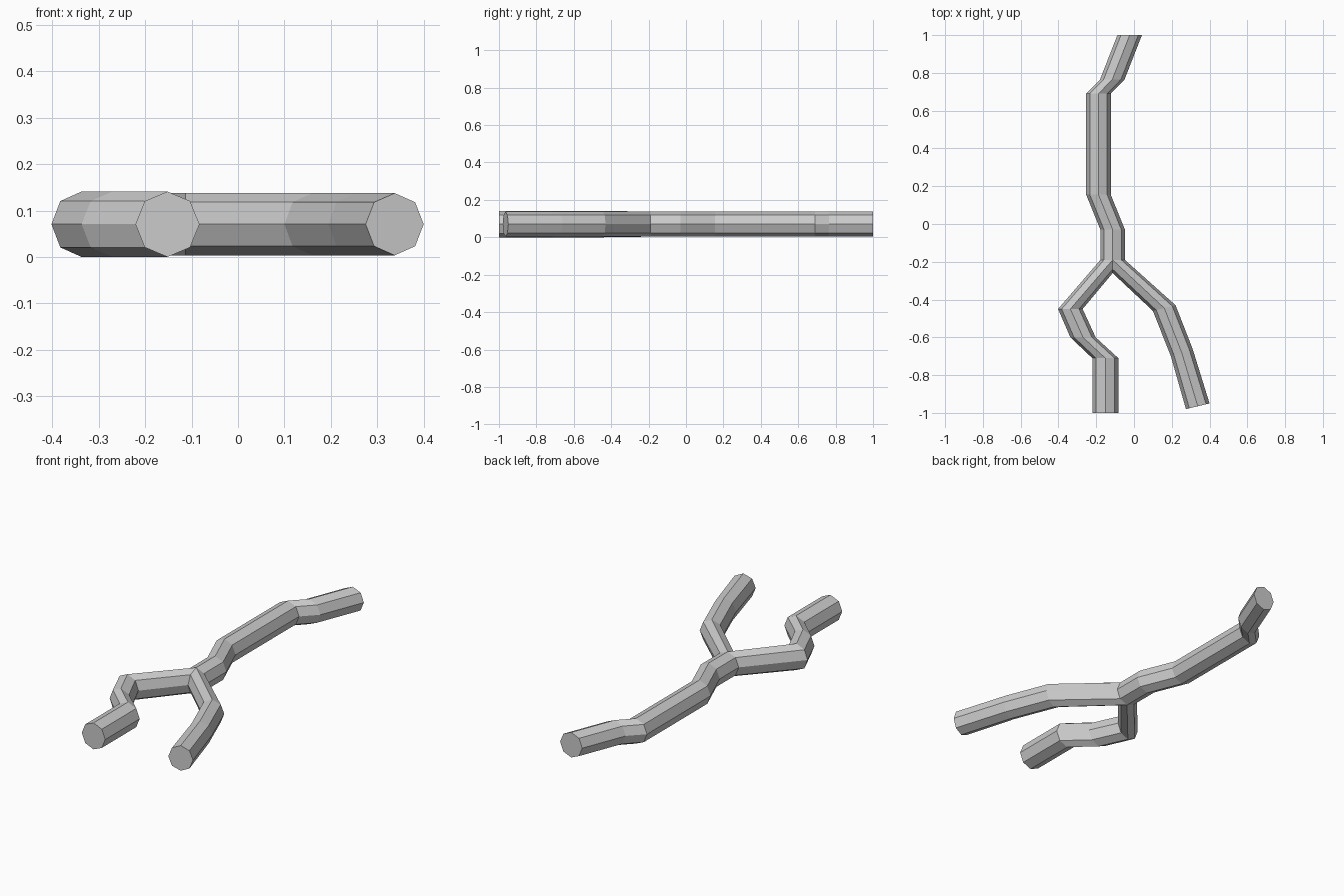
import bpy, bmesh
from math import cos, sin, pi

if "Cube" in bpy.data.objects:
    bpy.data.objects.remove(bpy.data.objects["Cube"])

SIDES = 8
ZC = 0.0715
bm = bmesh.new()


def ring(left, right, rz):
    """Eight-sided section spanning two points in plan, with half height rz."""
    pts = []
    for k in range(SIDES):
        a = 2 * pi * k / SIDES
        t = (cos(a) + 1) / 2
        pts.append((left[0] + (right[0] - left[0]) * t,
                    left[1] + (right[1] - left[1]) * t,
                    ZC + rz * sin(a)))
    return pts


def flat(x, y, w=0.065, rz=0.067):
    return ring((x - w, y), (x + w, y), rz)


def tube(rings, cap_start=False):
    vs = [[bm.verts.new(p) for p in r] for r in rings]
    for a, b in zip(vs, vs[1:]):
        for k in range(SIDES):
            j = (k + 1) % SIDES
            bm.faces.new((a[k], a[j], b[j], b[k]))
    bm.faces.new(vs[-1])
    return vs


# fork section: outer half lies on the trunk ring, inner half on the crotch seam
FX, FY = -0.113, -0.19


def fork(side):
    pts = []
    for k, (x, y, z) in enumerate(flat(FX, FY)):
        c = cos(2 * pi * k / SIDES)
        pts.append((x, y, z) if c * side > -1e-6 else (FX, FY - 0.07 * abs(c), z))
    return pts


# trunk
tube([flat(FX, FY), flat(FX, -0.03), flat(-0.188, 0.155), flat(-0.188, 0.69),
      flat(-0.115, 0.765), flat(-0.023, 1.0)])

# left twig
tube([fork(-1), flat(-0.337, -0.45, 0.065, 0.0705), flat(-0.27, -0.60, 0.067, 0.0705),
      flat(-0.152, -0.71, 0.069, 0.0705), flat(-0.152, -1.0, 0.069, 0.0705)])

# right twig
tube([fork(1), ring((0.10, -0.46), (0.22, -0.43), 0.067),
      ring((0.195, -0.70), (0.31, -0.66), 0.067),
      ring((0.275, -0.98), (0.40, -0.95), 0.067)])

bmesh.ops.remove_doubles(bm, verts=bm.verts, dist=0.0005)
bmesh.ops.recalc_face_normals(bm, faces=bm.faces)
bmesh.ops.translate(bm, verts=bm.verts, vec=(0, 0, -min(v.co.z for v in bm.verts)))

me = bpy.data.meshes.new("forked_branch")
bm.to_mesh(me)
bm.free()
bpy.context.collection.objects.link(bpy.data.objects.new("forked_branch", me))
